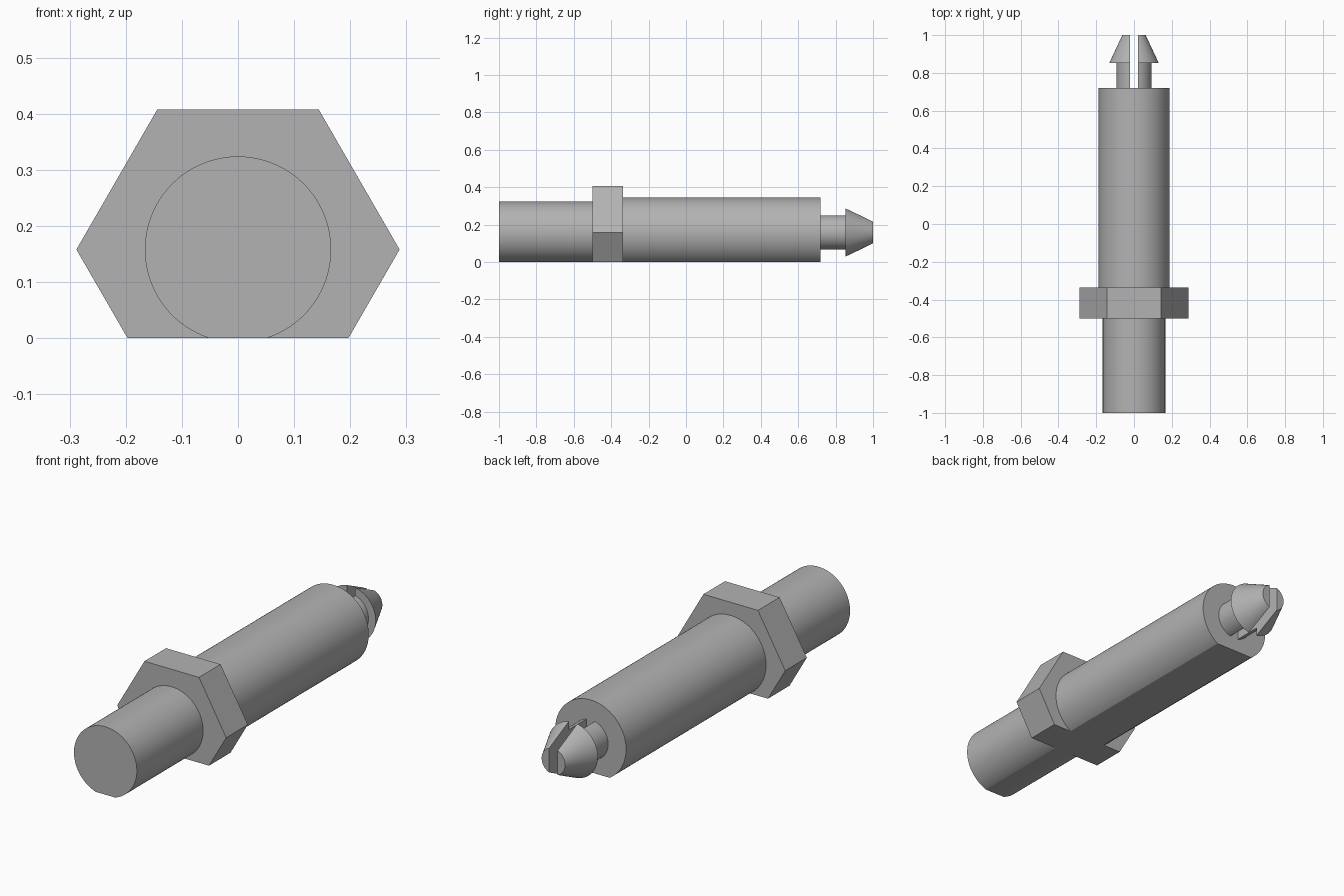
import bpy, bmesh, math
from mathutils import Vector

if "Cube" in bpy.data.objects:
    bpy.data.objects.remove(bpy.data.objects["Cube"])

AXIS_Z = 0.158
metal = bpy.data.materials.new("plain grey")
metal.diffuse_color = (0.45, 0.45, 0.45, 1)
metal.use_nodes = True
metal.node_tree.nodes["Principled BSDF"].inputs["Base Color"].default_value = metal.diffuse_color


def cut(bm, co, no):
    """Trim away everything in front of a plane and close the opening."""
    geom = bm.verts[:] + bm.edges[:] + bm.faces[:]
    res = bmesh.ops.bisect_plane(bm, geom=geom, dist=1e-6, plane_co=co,
                                 plane_no=no, clear_outer=True)
    edges = [e for e in res["geom_cut"] if isinstance(e, bmesh.types.BMEdge)]
    bmesh.ops.contextual_create(bm, geom=edges)


def turned(name, profile, sides, smooth=True):
    """Turn (y, radius) rings about the long axis, with a flat on the bottom."""
    bm = bmesh.new()
    rings = []
    for y, r in profile:
        rings.append([bm.verts.new((r * math.cos(2 * math.pi * i / sides), y,
                                    AXIS_Z + r * math.sin(2 * math.pi * i / sides)))
                      for i in range(sides)])
    for a, b in zip(rings, rings[1:]):
        for i in range(sides):
            j = (i + 1) % sides
            bm.faces.new((a[i], b[i], b[j], a[j]))
    bm.faces.new(rings[0])
    bm.faces.new(rings[-1][::-1])
    if max(r for _, r in profile) > AXIS_Z:
        cut(bm, Vector((0, 0, 0)), Vector((0, 0, -1)))
    return finish(name, bm, smooth)


def finish(name, bm, smooth):
    bmesh.ops.recalc_face_normals(bm, faces=bm.faces[:])
    mesh = bpy.data.meshes.new(name)
    bm.to_mesh(mesh)
    bm.free()
    mesh.materials.append(metal)
    obj = bpy.data.objects.new(name, mesh)
    bpy.context.collection.objects.link(obj)
    if smooth:
        bpy.ops.object.select_all(action='DESELECT')
        obj.select_set(True)
        bpy.context.view_layer.objects.active = obj
        bpy.ops.object.shade_smooth_by_angle(angle=math.radians(25))
    return obj


# Front stud, hexagonal collar and long body
turned("front_stud", [(-1, 0.166), (-0.5, 0.166)], 96)
turned("hex_collar", [(-0.5, 0.288), (-0.337, 0.288)], 6, smooth=False)
turned("long_body", [(-0.337, 0.187), (0.719, 0.187)], 96)

# Split snap tip: neck and barbed cone, halved by a slot and mirrored
prong = turned("snap_prongs", [(0.719, 0.0925), (0.852, 0.0925),
                               (0.852, 0.131), (1, 0.062)], 64)
bm = bmesh.new()
bm.from_mesh(prong.data)
cut(bm, Vector((0.022, 0, 0)), Vector((-1, 0, 0)))
bmesh.ops.recalc_face_normals(bm, faces=bm.faces[:])
bm.to_mesh(prong.data)
bm.free()
prong.modifiers.new("other_half", 'MIRROR')
bpy.ops.object.select_all(action='DESELECT')
prong.select_set(True)
bpy.context.view_layer.objects.active = prong
bpy.ops.object.shade_smooth_by_angle(angle=math.radians(25))
